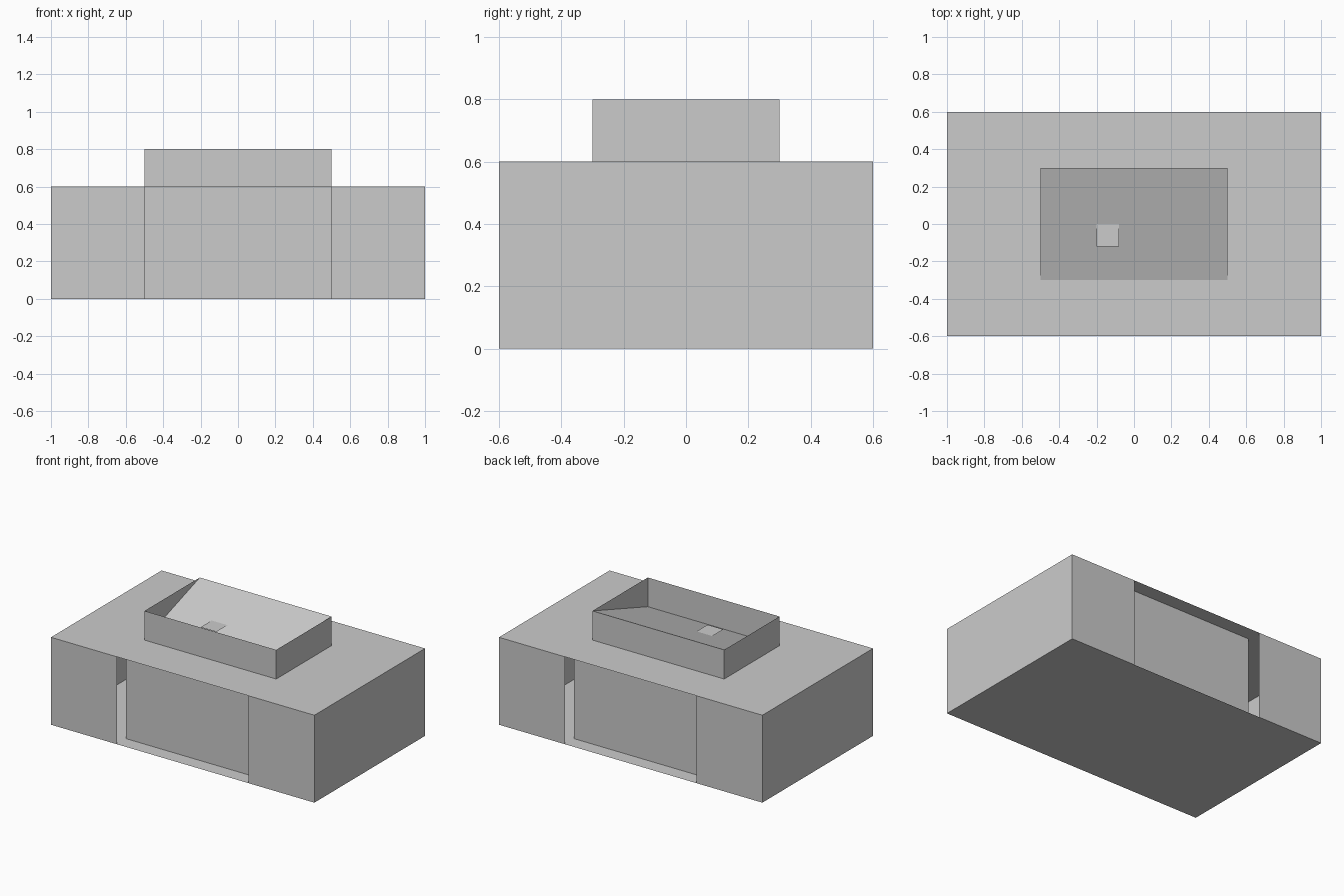
import bpy
import bmesh
from math import pi, atan2, hypot
from mathutils import Matrix, Euler, Vector

default_cube = bpy.data.objects.get("Cube")
if default_cube:
    bpy.data.objects.remove(default_cube, do_unlink=True)

# Single plain grey for the whole model
grey = bpy.data.materials.new("plain_grey")
grey.use_nodes = True
colour = (0.6, 0.6, 0.6, 1)
grey.diffuse_color = colour
grey.node_tree.nodes["Principled BSDF"].inputs["Base Color"].default_value = colour


def finish(name, bm):
    mesh = bpy.data.meshes.new(name)
    bm.to_mesh(mesh)
    bm.free()
    mesh.materials.append(grey)
    obj = bpy.data.objects.new(name, mesh)
    bpy.context.collection.objects.link(obj)
    return obj


def open_box(name, size, base, open_axis):
    """Thin-walled box standing on base, open at both ends of one axis."""
    bm = bmesh.new()
    centre = Vector((0, 0, base + size[2] / 2))
    bmesh.ops.create_cube(bm, size=1, matrix=Matrix.LocRotScale(centre, None, Vector(size)))
    bm.normal_update()
    ends = [f for f in bm.faces if abs(f.normal[open_axis]) > 0.9]
    bmesh.ops.delete(bm, geom=ends, context='FACES')
    return finish(name, bm)


def sheet(name, centre, width, depth, tilt=0):
    """Flat sheet facing up, tilted about the x axis."""
    bm = bmesh.new()
    place = Matrix.LocRotScale(Vector(centre), Euler((tilt, 0, 0)), Vector((width, depth, 1)))
    bmesh.ops.create_grid(bm, x_segments=1, y_segments=1, size=0.5, matrix=place)
    return finish(name, bm)


LENGTH, WIDTH, HEIGHT = 2.0, 1.2, 0.6
DOOR_WIDTH, DOOR_INSET = 1.0, 0.1
TOP_WIDTH, TOP_HEIGHT = 0.6, 0.2

# Hollow main body: floor, roof and two end walls
open_box("body_shell", (LENGTH, WIDTH, HEIGHT), 0, 1)

# Long walls, each with two flanks and a set-back centre panel
flank = (LENGTH - DOOR_WIDTH) / 2
for side, label in ((-1, "front"), (1, "back")):
    tilt = -side * pi / 2
    for end, hand in ((-1, "right"), (1, "left")):
        x = end * (DOOR_WIDTH + flank) / 2
        sheet(f"{label}_{hand}_wall", (x, side * WIDTH / 2, HEIGHT / 2), flank, HEIGHT, tilt)
    y = side * (WIDTH / 2 - DOOR_INSET)
    sheet(f"{label}_inset_panel", (0, y, HEIGHT / 2), DOOR_WIDTH, HEIGHT, tilt)

# Raised rim on the roof, open above and below
open_box("roof_rim", (DOOR_WIDTH, TOP_WIDTH, TOP_HEIGHT), HEIGHT, 2)

# Sloping sheet inside the rim, falling from back to front
sheet("sloping_roof", (0, 0, HEIGHT + TOP_HEIGHT / 2), DOOR_WIDTH,
      hypot(TOP_WIDTH, TOP_HEIGHT), atan2(TOP_HEIGHT, TOP_WIDTH))

# Small level plate resting against the slope
sheet("small_plate", (-0.14, -0.06, HEIGHT + TOP_HEIGHT / 2), 0.12, 0.12)
